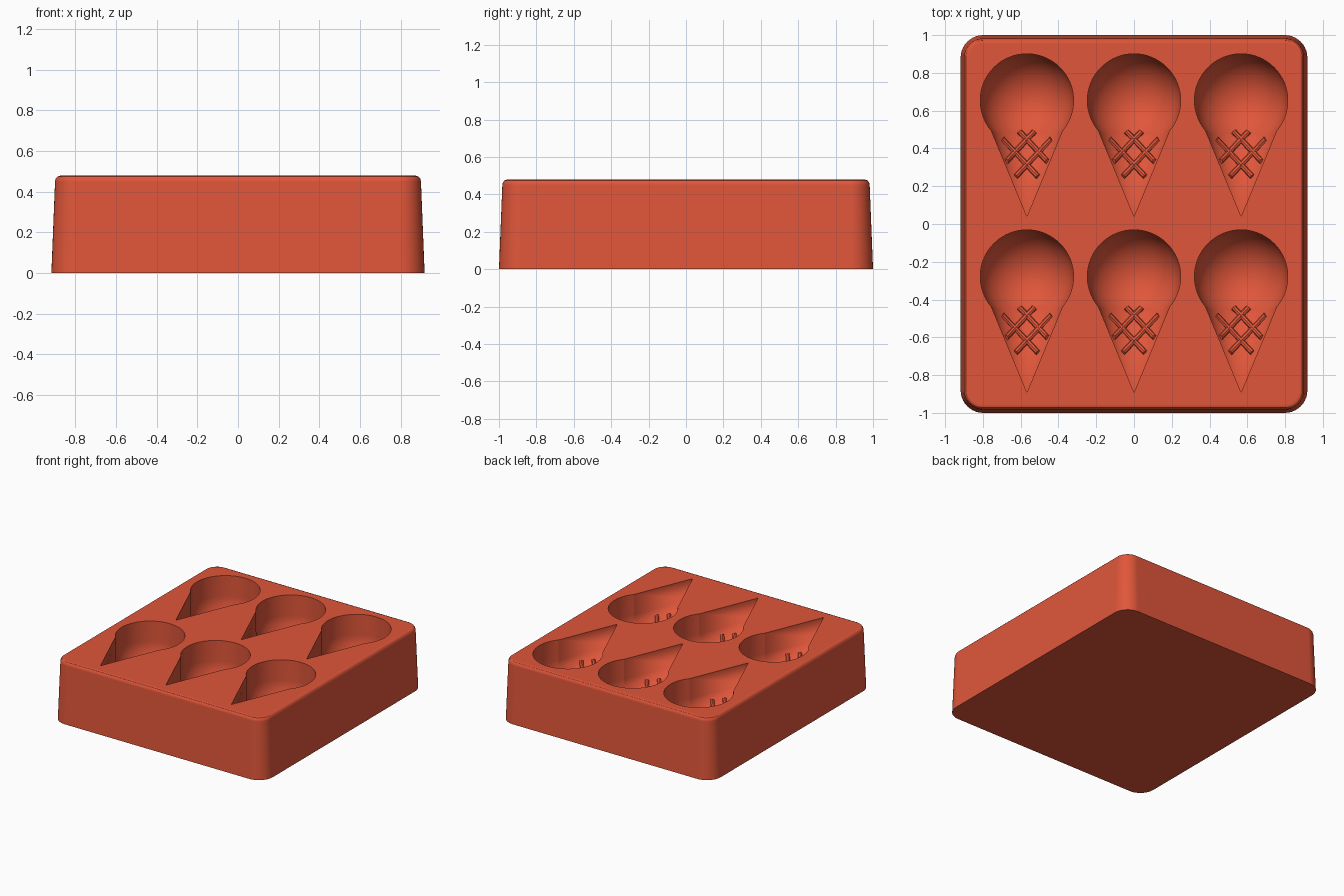
import bpy, bmesh, math
from mathutils import Matrix, Vector

if "Cube" in bpy.data.objects:
    bpy.data.objects.remove(bpy.data.objects["Cube"])

TOP = 0.48
SEAT = 0.32                          # height where the upright cavity walls end
SCOOP_Y, SCOOP_R = 0.654, 0.247      # scoop centre and radius, first row
TIP_Y, BASE_Y = 0.04, 0.557          # cone extent, first row
SLOPE, FLAT = 0.415, 0.88            # cone half-width per length, depth ratio
CELLS = [(x, y) for x in (-0.567, 0, 0.567) for y in (0, -0.932)]

red = bpy.data.materials.new("terracotta_red")
red.use_nodes = True
colour = (0.745, 0.093, 0.042, 1)
red.diffuse_color = colour
red.node_tree.nodes["Principled BSDF"].inputs["Base Color"].default_value = colour


def add_object(name, bm):
    bmesh.ops.recalc_face_normals(bm, faces=bm.faces)
    mesh = bpy.data.meshes.new(name)
    bm.to_mesh(mesh)
    bm.free()
    mesh.materials.append(red)
    ob = bpy.data.objects.new(name, mesh)
    bpy.context.collection.objects.link(ob)
    return ob


def select_only(ob):
    bpy.ops.object.select_all(action='DESELECT')
    ob.select_set(True)
    bpy.context.view_layer.objects.active = ob


def rounded_ring(bm, hx, hy, r, z, steps=10):
    ring = []
    for q, (sx, sy) in enumerate([(1, 1), (-1, 1), (-1, -1), (1, -1)]):
        for i in range(steps + 1):
            a = (q + i / steps) * math.pi / 2
            ring.append(bm.verts.new((sx * (hx - r) + r * math.cos(a),
                                      sy * (hy - r) + r * math.sin(a), z)))
    return ring


def raise_walls(bm):
    """Keep the lower half of each form and extend it straight up past the top."""
    bmesh.ops.bisect_plane(bm, geom=bm.verts[:] + bm.edges[:] + bm.faces[:], dist=1e-5,
                           plane_co=(0, 0, SEAT), plane_no=(0, 0, 1), clear_outer=True)
    rim = [e for e in bm.edges if e.is_boundary]
    new = bmesh.ops.extrude_edge_only(bm, edges=rim)["geom"]
    for v in new:
        if isinstance(v, bmesh.types.BMVert):
            v.co.z = TOP + 0.05
    bmesh.ops.edgeloop_fill(bm, edges=[e for e in bm.edges if e.is_boundary])


# Tapered block with rounded corners and a softened top rim
bm = bmesh.new()
rings = [rounded_ring(bm, 0.918 - d, 1 - d, 0.12 - d, z) for z, d in
         [(0, 0), (0.45, 0.018), (0.464, 0.021), (0.474, 0.029), (TOP, 0.045)]]
for low, high in zip(rings, rings[1:]):
    for i in range(len(low)):
        j = (i + 1) % len(low)
        bm.faces.new((low[i], low[j], high[j], high[i]))
bm.faces.new(rings[0])
bm.faces.new(rings[-1])
block = add_object("mould_block", bm)

# Scoop cutters
bm = bmesh.new()
for x, y in CELLS:
    bmesh.ops.create_uvsphere(bm, u_segments=64, v_segments=32, radius=SCOOP_R,
                              matrix=Matrix.Translation((x, SCOOP_Y + y, SEAT)))
raise_walls(bm)
scoops = add_object("scoop_cutter", bm)

# Cone cutters, tips towards the front
bm = bmesh.new()
length = BASE_Y - TIP_Y
for x, y in CELLS:
    place = (Matrix.Translation((x, (BASE_Y + TIP_Y) / 2 + y, SEAT))
             @ Matrix.Diagonal((1, 1, FLAT, 1)) @ Matrix.Rotation(math.pi / 2, 4, 'X'))
    bmesh.ops.create_cone(bm, cap_ends=True, segments=64, radius1=SLOPE * length,
                          radius2=0, depth=length, matrix=place)
raise_walls(bm)
cones = add_object("cone_cutter", bm)

# Carve the cavities
for cutter in (scoops, cones):
    cutter.hide_render = True
    mod = block.modifiers.new("carve", 'BOOLEAN')
    mod.operation = 'DIFFERENCE'
    mod.solver = 'EXACT'
    mod.object = cutter
    select_only(block)
    bpy.ops.object.modifier_apply(modifier=mod.name)
for cutter in (scoops, cones):
    bpy.data.objects.remove(cutter)
select_only(block)
bpy.ops.object.shade_smooth_by_angle(angle=math.radians(30))
flatten = block.modifiers.new("even_shading", 'WEIGHTED_NORMAL')
flatten.keep_sharp = True


def cone_point(x, y):
    w = SLOPE * (y - TIP_Y)
    return Vector((x, y, SEAT - FLAT * math.sqrt(max(w * w - x * x, 0))))


# Waffle ridges that follow the cone walls
curve = bpy.data.curves.new("waffle_ridges", 'CURVE')
curve.dimensions = '3D'
curve.bevel_depth = 0.015
curve.bevel_resolution = 2
curve.use_fill_caps = True
STRIPS = [((-0.13, 0.45), (0.06, 0.25)), ((-0.04, 0.49), (0.11, 0.33))]
for cx, cy in CELLS:
    for side in (1, -1):
        for (x0, y0), (x1, y1) in STRIPS:
            spline = curve.splines.new('POLY')
            spline.points.add(12)
            for i, point in enumerate(spline.points):
                t = i / 12
                p = cone_point(side * (x0 + t * (x1 - x0)), y0 + t * (y1 - y0))
                point.co = (p.x + cx, p.y + cy, p.z, 1)
ridges = bpy.data.objects.new("waffle_ridges", curve)
bpy.context.collection.objects.link(ridges)
curve.materials.append(red)
select_only(ridges)
bpy.ops.object.convert(target='MESH')
bpy.ops.object.shade_smooth_by_angle(angle=math.radians(40))
